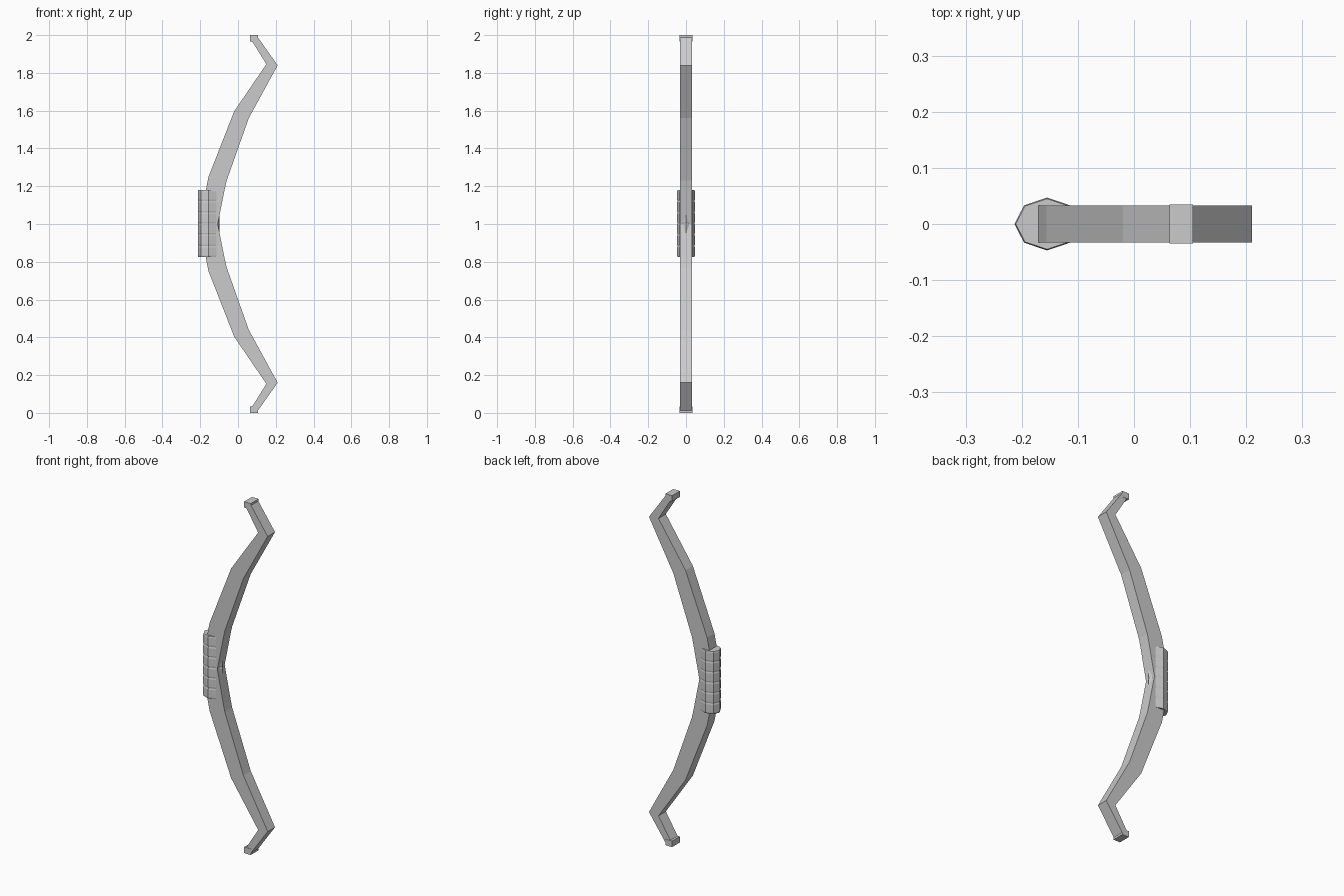
import bpy, bmesh, math

if "Cube" in bpy.data.objects:
    bpy.data.objects.remove(bpy.data.objects["Cube"])

def make_object(name, bm):
    bmesh.ops.recalc_face_normals(bm, faces=bm.faces)
    mesh = bpy.data.meshes.new(name)
    bm.to_mesh(mesh)
    bm.free()
    ob = bpy.data.objects.new(name, mesh)
    bpy.context.collection.objects.link(ob)
    return ob

def loft(name, rings):
    """Skin a list of equal-length vertex rings and cap both ends."""
    bm = bmesh.new()
    rows = [[bm.verts.new(p) for p in ring] for ring in rings]
    n = len(rows[0])
    for a, b in zip(rows, rows[1:]):
        for i in range(n):
            j = (i + 1) % n
            bm.faces.new((a[i], a[j], b[j], b[i]))
    bm.faces.new(rows[0])
    bm.faces.new(rows[-1])
    return make_object(name, bm)

# Bow stave: belly and back points (x, z) for each station of the upper half
upper = [
    ((-0.17, 1.0), (-0.107, 1.0)),
    ((-0.17, 1.18), (-0.07, 1.185)),
    ((-0.156, 1.25), (-0.06, 1.23)),
    ((-0.02, 1.597), (0.057, 1.56)),
    ((0.15, 1.846), (0.21, 1.84)),
    ((0.075, 1.967), (0.104, 1.99)),
]
lower = [tuple((x, 2 - z) for x, z in st) for st in reversed(upper[1:])]
W = 0.033
loft("bow_stave", [[(a[0], -W, a[1]), (b[0], -W, b[1]),
                    (b[0], W, b[1]), (a[0], W, a[1])]
                   for a, b in lower + upper])

# Nocks: small blocks at both ends of the stave
for name, z0, z1 in (("upper_nock", 1.966, 2.0), ("lower_nock", 0.0, 0.034)):
    corners = [(0.063, -0.035), (0.105, -0.035), (0.105, 0.035), (0.063, 0.035)]
    loft(name, [[(x, y, z) for x, y in corners] for z in (z0, z1)])

# Wrapped grip: eight-sided sleeve pinched between six bands
def grip_ring(z, s):
    return [(-0.155 + 0.058 * s * math.cos(t), 0.047 * s * math.sin(t), z)
            for t in (k * math.pi / 4 for k in range(8))]

BANDS, Z0, Z1 = 6, 0.825, 1.18
step = (Z1 - Z0) / BANDS
rings = []
for i in range(BANDS):
    z = Z0 + i * step
    rings += [grip_ring(z, 0.96), grip_ring(z + 0.008, 1.0),
              grip_ring(z + step - 0.008, 1.0)]
rings.append(grip_ring(Z1, 0.96))
loft("grip_wrap", rings)
